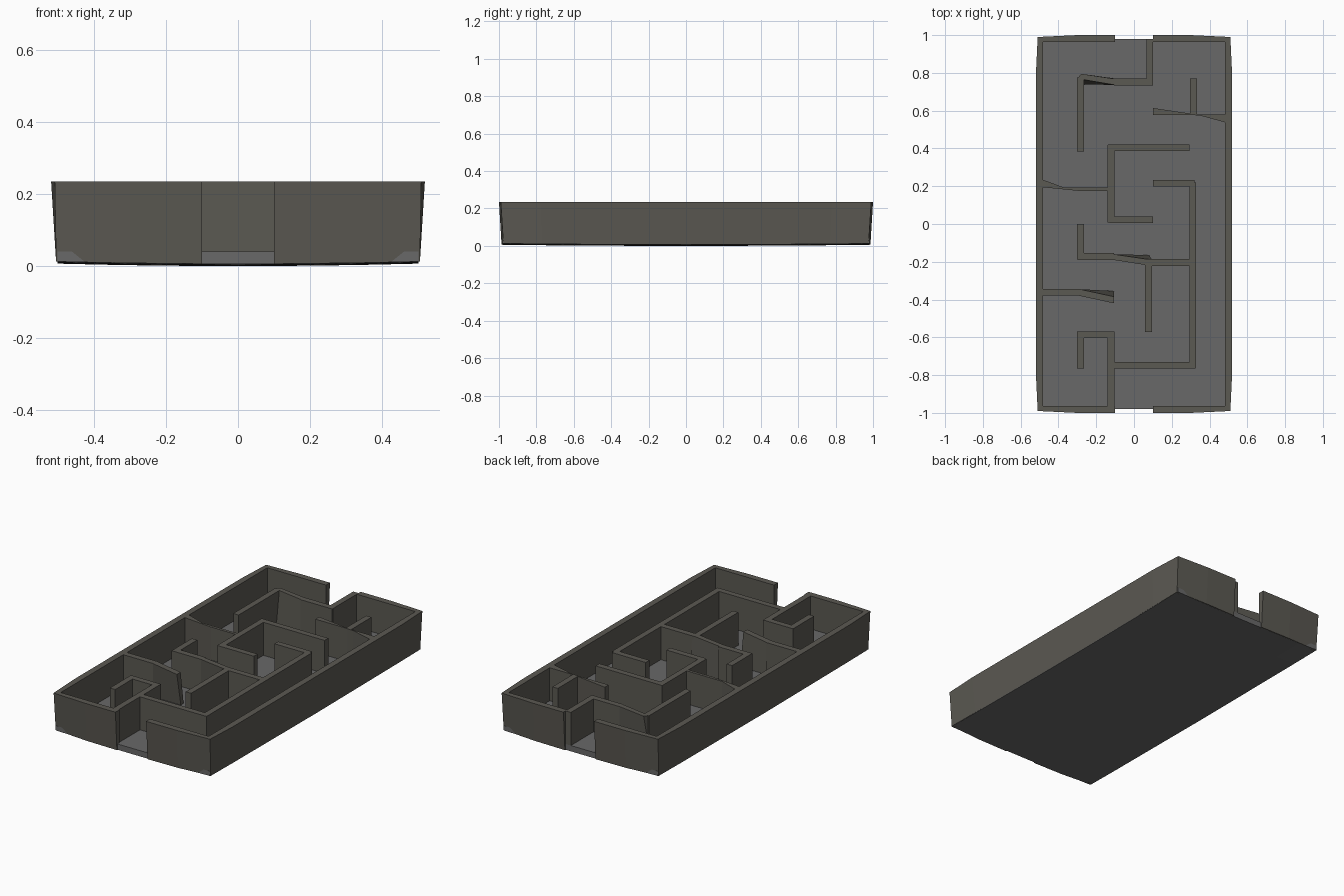
import bpy, bmesh

if "Cube" in bpy.data.objects:
    bpy.data.objects.remove(bpy.data.objects["Cube"])

TOP, FLOOR = 0.235, 0.04
HALF = 0.0175  # half wall thickness


def material(name, col):
    m = bpy.data.materials.new(name)
    m.diffuse_color = (*col, 1)
    m.use_nodes = True
    m.node_tree.nodes["Principled BSDF"].inputs["Base Color"].default_value = m.diffuse_color
    return m


wall_mat = material("wall_grey", (0.105, 0.10, 0.085))
floor_mat = material("floor_grey", (0.14, 0.14, 0.14))


def sag(x, y):
    return 0.007 * (x / 0.51) ** 2 + 0.006 * y * y


def finish(name, bm, mat):
    bmesh.ops.recalc_face_normals(bm, faces=bm.faces[:])
    me = bpy.data.meshes.new(name)
    bm.to_mesh(me)
    bm.free()
    me.materials.append(mat)
    ob = bpy.data.objects.new(name, me)
    bpy.context.collection.objects.link(ob)


def loft(name, low, high, mat):
    """Closed solid between two matching outlines of 3D points."""
    bm = bmesh.new()
    a = [bm.verts.new(p) for p in low]
    b = [bm.verts.new(p) for p in high]
    bm.faces.new(a[::-1])
    bm.faces.new(b)
    n = len(a)
    for i in range(n):
        bm.faces.new((a[i], a[(i + 1) % n], b[(i + 1) % n], b[i]))
    finish(name, bm, mat)


def wall(name, base, top=None):
    """Straight maze wall from plan outline; a different top outline leans it."""
    top = top or base
    loft(name, [(x, y, 0.025) for x, y in base], [(x, y, TOP) for x, y in top], wall_mat)


def rect(x0, x1, y0, y1):
    return [(x0, y0), (x1, y0), (x1, y1), (x0, y1)]


# Floor slab with slightly bulged underside
bm = bmesh.new()
bmesh.ops.create_grid(bm, x_segments=8, y_segments=10, size=1)
for v in bm.verts:
    v.co.x *= 0.503
    v.co.y *= 0.98
    v.co.z = FLOOR
ext = bmesh.ops.extrude_face_region(bm, geom=bm.faces[:], use_keep_orig=True)
for v in [g for g in ext["geom"] if isinstance(g, bmesh.types.BMVert)]:
    v.co.z = sag(v.co.x, v.co.y)
finish("floor", bm, floor_mat)

# Outer walls: two C shapes with an opening at each end
half_out = [(0.10, 1.0), (0.30, 1.0), (0.51, 0.99), (0.52, 0.78), (0.52, 0)]
half_in = [(0.483, 0.963), (0.10, 0.963)]
outer = half_out + [(x, -y) for x, y in half_out[-2::-1]]
inner = [(x, -y) for x, y in half_in[::-1]] + half_in
for side, name in ((1, "outer_wall_right"), (-1, "outer_wall_left")):
    low, high = [], []
    for x, y in outer:
        bx = min(x, 0.506)
        by = y * 0.986
        low.append((side * bx, by, sag(bx, by)))
        high.append((side * x, y, TOP))
    for x, y in inner:
        low.append((side * x, y, sag(x, y)))
        high.append((side * x, y, TOP))
    loft(name, low, high, wall_mat)

# Vertical maze walls: x centre, y from, y to
for x, y0, y1 in [
    (0.083, 0.74, 0.98), (-0.283, 0.385, 0.775), (0.315, 0.577, 0.77),
    (-0.122, 0.008, 0.418), (0.312, -0.762, 0.22), (-0.122, -0.98, -0.57),
    (-0.283, -0.765, -0.57), (0.077, -0.572, -0.2), (-0.283, -0.185, 0.0),
]:
    wall("maze_wall_lengthwise", rect(x - HALF, x + HALF, y0, y1))

# Horizontal maze walls: y centre, x from, x to
for y, x0, x1 in [
    (0.752, -0.105, 0.10), (0.403, -0.138, 0.295), (0.022, -0.13, 0.10),
    (0.215, 0.10, 0.32), (-0.747, -0.135, 0.325), (-0.586, -0.30, -0.105),
    (-0.204, 0.065, 0.32), (-0.172, -0.30, -0.105), (-0.362, -0.49, -0.28),
]:
    wall("maze_wall_crosswise", rect(x0, x1, y - HALF, y + HALF))

# Warped maze walls
wall("warped_wall_back", rect(-0.30, -0.10, 0.74, 0.77),
     [(-0.30, 0.77), (-0.10, 0.736), (-0.10, 0.768), (-0.28, 0.795)])
wall("warped_wall_centre", rect(-0.11, 0.08, -0.19, -0.165),
     [(-0.11, -0.19), (0.08, -0.22), (0.095, -0.19), (-0.11, -0.16)])
wall("warped_wall_front", rect(-0.29, -0.105, -0.38, -0.355),
     [(-0.29, -0.38), (-0.105, -0.42), (-0.105, -0.385), (-0.29, -0.345)])
wall("tapered_wall_left",
     [(-0.49, 0.195), (-0.30, 0.176), (-0.13, 0.176), (-0.13, 0.193), (-0.37, 0.193), (-0.49, 0.237)])
wall("tapered_wall_right_inner", [(0.10, 0.578), (0.31, 0.578), (0.31, 0.583), (0.10, 0.614)])
wall("tapered_wall_right_outer", [(0.31, 0.577), (0.35, 0.574), (0.49, 0.536), (0.49, 0.581), (0.31, 0.581)])
